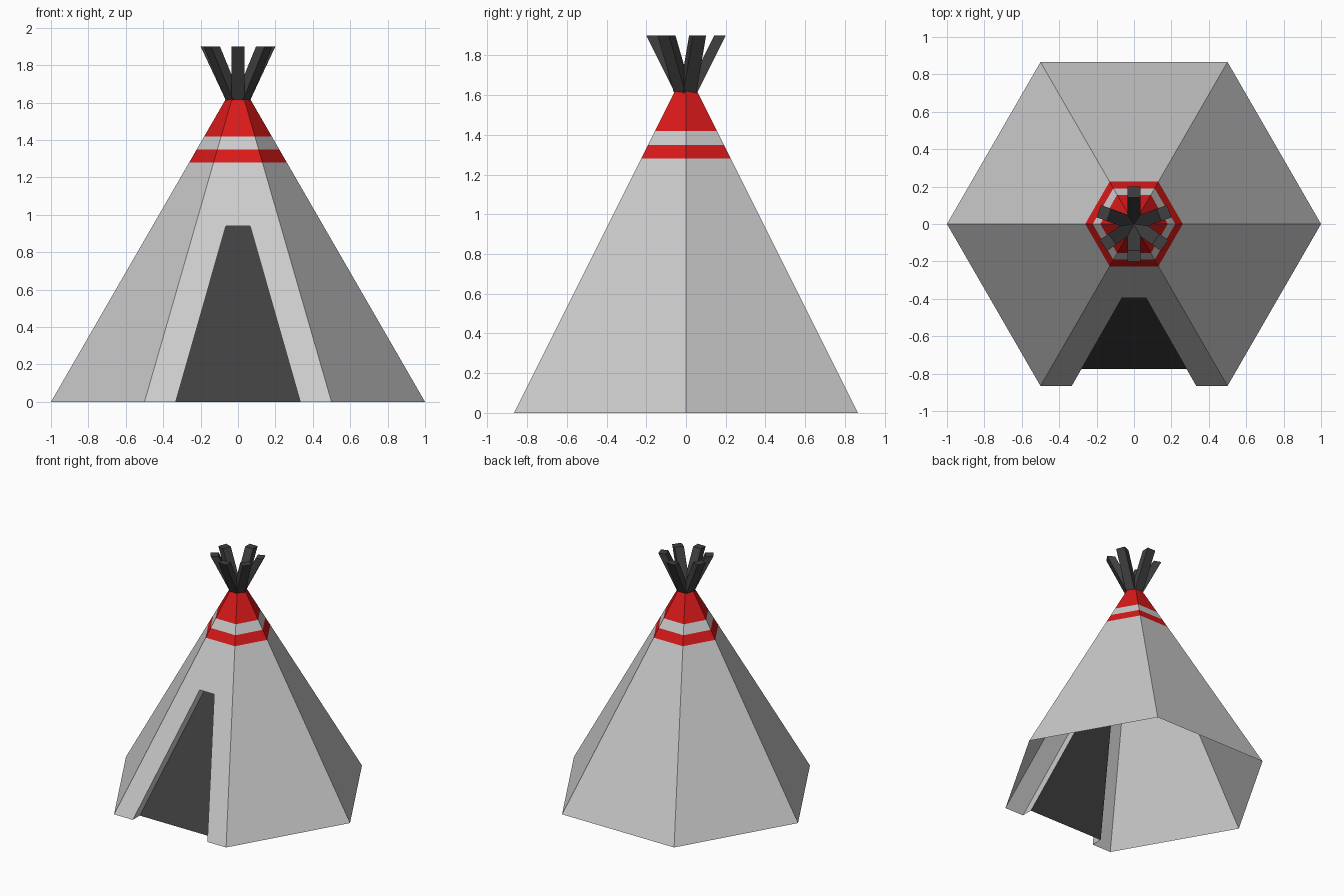
import bpy, math
from mathutils import Vector

if "Cube" in bpy.data.objects:
    bpy.data.objects.remove(bpy.data.objects["Cube"])

SLOPE = 1 / math.sqrt(3)          # radius lost per unit of height
DOOR_DEPTH = 0.09


def material(name, color):
    m = bpy.data.materials.new(name)
    m.diffuse_color = color
    m.use_nodes = True
    m.node_tree.nodes["Principled BSDF"].inputs["Base Color"].default_value = m.diffuse_color
    return m


red = material("red", (0.70, 0.01, 0.01, 1))
dark = material("charcoal", (0.05, 0.05, 0.05, 1))


def make(name, verts, faces, mat=None):
    me = bpy.data.meshes.new(name)
    me.from_pydata(verts, [], faces)
    me.validate()
    if mat:
        me.materials.append(mat)
    ob = bpy.data.objects.new(name, me)
    bpy.context.collection.objects.link(ob)
    return ob


def ring(z):
    r = 1 - z * SLOPE
    return [(r * math.cos(math.radians(60 * i)), r * math.sin(math.radians(60 * i)), z)
            for i in range(6)]


def band(name, z0, z1, mat=None, skip=(), cap=False):
    faces = [(i, (i + 1) % 6, (i + 1) % 6 + 6, i + 6) for i in range(6) if i not in skip]
    if cap:
        faces.append(tuple(range(6, 12)))
    return make(name, ring(z0) + ring(z1), faces, mat)


# Cloth cover and coloured stripes (side 4 is the front, built with the doorway)
band("cover", 0, 1.28, skip=(4,))
band("lower_stripe", 1.28, 1.35, red)
band("pale_stripe", 1.35, 1.42)
band("cover_tip", 1.42, 1.62, red, cap=True)


def wall_point(x, z):
    return Vector((x, -math.cos(math.pi / 6) * (1 - z * SLOPE), z))


# Front panel with the doorway cut out
door = [wall_point(x, z) for x, z in ((-0.333, 0), (-0.065, 0.94), (0.065, 0.94), (0.333, 0))]
low, high = ring(0), ring(1.28)
make("front_cover", [low[4], *door, low[5], high[5], high[4]], [tuple(range(8))])

# Door frame running inwards, and the recessed dark door
inner = [p + Vector((0, DOOR_DEPTH, 0)) for p in door]
make("door_frame", door + inner, [(i, i + 4, i + 5, i + 1) for i in range(3)])
make("door", inner, [(0, 3, 2, 1)], dark)

# Poles fanning out of the tip
for n, deg in enumerate((20, 90, 160, 215, 270, 325)):
    a = math.radians(deg)
    out = Vector((math.cos(a), math.sin(a), 0))
    side = Vector((-math.sin(a), math.cos(a), 0)) * 0.035
    verts = []
    for z, r in ((1.60, 0.05), (1.90, 0.20)):
        for d, s in ((r - 0.058, -1), (r, -1), (r, 1), (r - 0.058, 1)):
            verts.append(out * d + side * s + Vector((0, 0, z)))
    faces = [(3, 2, 1, 0), (4, 5, 6, 7)]
    faces += [(i, (i + 1) % 4, (i + 1) % 4 + 4, i + 4) for i in range(4)]
    make(f"pole_{n + 1}", verts, faces, dark)
